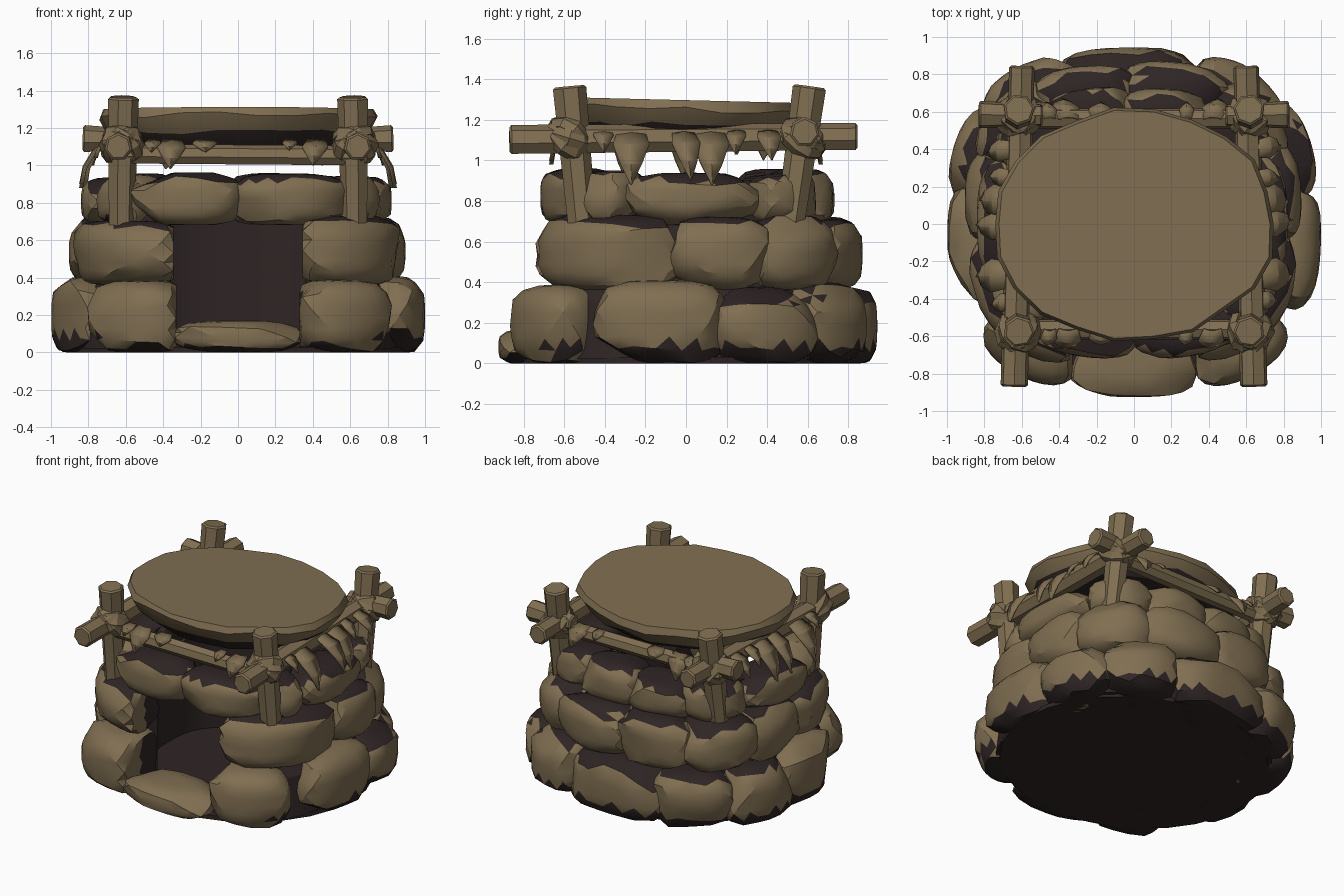
import bpy, bmesh, math, random
from mathutils import Vector

random.seed(7)
cube = bpy.data.objects.get("Cube")
if cube:
    bpy.data.objects.remove(cube, do_unlink=True)


def material(name, colour):
    m = bpy.data.materials.new(name)
    m.use_nodes = True
    m.diffuse_color = (*colour, 1)
    m.node_tree.nodes["Principled BSDF"].inputs["Base Color"].default_value = (*colour, 1)
    return m


TAN = material("sandy tan", (0.215, 0.157, 0.083))
DARK = material("dark umber", (0.028, 0.018, 0.018))


def finish(name, bm, angle=28):
    me = bpy.data.meshes.new(name)
    bm.to_mesh(me)
    bm.free()
    me.materials.append(TAN)
    me.materials.append(DARK)
    me.shade_smooth()
    me.set_sharp_from_angle(angle=math.radians(angle))
    ob = bpy.data.objects.new(name, me)
    bpy.context.collection.objects.link(ob)
    return ob


def on_ring(deg, rx, ry):
    """Point on a slightly squared oval."""
    c, s = math.cos(math.radians(deg)), math.sin(math.radians(deg))
    f = (abs(c) ** 2.7 + abs(s) ** 2.7) ** (-1 / 2.7)
    return rx * c * f, ry * s * f


def boulder(name, a0, a1, z0, z1, rx, ry, cy, depth, jamb=0):
    """Chiselled rounded block bent along the wall between two angles."""
    bm = bmesh.new()
    bmesh.ops.create_icosphere(bm, subdivisions=3, radius=1)
    for v in bm.verts:
        v.co /= sum(abs(c) ** 3.8 for c in v.co) ** (1 / 3.8)
    # random flat chips
    for _ in range(16):
        d = Vector([random.uniform(-1, 1) for _ in range(3)]).normalized()
        reach = max(v.co.dot(d) for v in bm.verts) * random.uniform(0.86, 0.95)
        for v in bm.verts:
            over = v.co.dot(d) - reach
            if over > 0:
                v.co -= d * over
    # restore full size, then bend into place
    size = [max(abs(v.co[i]) for v in bm.verts) for i in range(3)]
    local = {}
    for v in bm.verts:
        u, r, w = (v.co[i] / size[i] for i in range(3))
        local[v] = r
        d = depth * (1 - r) / 2
        x, y = on_ring((a0 + a1) / 2 + u * (a1 - a0) / 2, rx - d, ry - d)
        if jamb and y < 0 and abs(x) < jamb:
            x = math.copysign(jamb, x)
        v.co = (x, y + cy, max(0, (z0 + z1) / 2 + w * (z1 - z0) / 2))
    bmesh.ops.recalc_face_normals(bm, faces=bm.faces)
    for f in bm.faces:
        c = f.calc_center_median()
        inner = sum(local[v] for v in f.verts) / len(f.verts) < -0.3 and f.normal.z < 0.35
        base = z0 < 0 and c.z < 0.09 and (abs(c.x) > 0.74 or c.y > 0.4)
        f.material_index = int(inner or base or f.normal.z < -0.75)
    finish(name, bm)


# Three courses of stones: angle limits, heights, outer radii, y shift, depth, jamb
COURSES = [
    ("lower", [(-69, -38), (-30, 12), (10, 42), (40, 69), (66, 114),
               (111, 141), (139, 172), (168, 210), (218, 249)],
     -0.02, 0.4, 1.01, 0.92, 0.01, 0.42, 0.33),
    ("middle", [(-68, -6), (-7, 28), (25, 60), (56, 93), (90, 125),
                (122, 157), (153, 187), (186, 248)],
     0.36, 0.725, 0.91, 0.83, 0.03, 0.36, 0.345),
    ("upper", [(-90, -46), (-49, -27), (-26, 29), (32, 61), (59, 93),
               (91, 123), (121, 151), (153, 206), (207, 229), (226, 270)],
     0.68, 0.955, 0.84, 0.72, 0.01, 0.34, 0),
]
for label, spans, z0, z1, rx, ry, cy, depth, jamb in COURSES:
    for i, (a, b) in enumerate(spans):
        boulder(f"{label}_stone_{i + 1}", a - 2, b + 2,
                z0, z1 + random.uniform(-0.025, 0.01),
                rx - random.uniform(0, 0.02), ry + random.uniform(-0.01, 0.02),
                cy, depth, jamb)
boulder("door_sill", 247, 293, -0.01, 0.17, 0.95, 0.925, 0, 0.42)

# Dark core behind the stones, open at the doorway
PROFILE = [(0.56, 0.02), (0.87, 0.02), (0.84, 0.3), (0.76, 0.42),
           (0.74, 0.62), (0.68, 0.75), (0.66, 0.9), (0.56, 0.9)]
bm = bmesh.new()
rings = []
for i in range(33):
    deg = -54 + 288 * i / 32
    rings.append([bm.verts.new((*on_ring(deg, r, r - 0.09), z)) for r, z in PROFILE])
for p, q in zip(rings, rings[1:]):
    for j in range(len(PROFILE)):
        k = (j + 1) % len(PROFILE)
        bm.faces.new((p[j], q[j], q[k], p[k]))
bm.faces.new(rings[0])
bm.faces.new(rings[-1][::-1])
bmesh.ops.recalc_face_normals(bm, faces=bm.faces)
for f in bm.faces:
    f.material_index = 1
finish("wall_core", bm)


def disc(name, levels, sides, wobble, rule):
    """Stacked oval rings closed at both ends."""
    bm = bmesh.new()
    noise = [random.uniform(-wobble, wobble) for _ in range(sides)]
    rings = []
    for rx, ry, z, tilt in levels:
        ring = []
        for i in range(sides):
            a = math.tau * i / sides
            x, y = (rx + noise[i]) * math.cos(a), (ry + noise[i]) * math.sin(a)
            dz = random.uniform(-wobble, wobble) if 0 < len(rings) < len(levels) - 1 else 0
            ring.append(bm.verts.new((x, y, z + tilt * y + dz)))
        rings.append(ring)
    for p, q in zip(rings, rings[1:]):
        for i in range(sides):
            j = (i + 1) % sides
            bm.faces.new((p[i], p[j], q[j], q[i]))
    bm.faces.new(rings[0][::-1])
    bm.faces.new(rings[-1])
    bm.normal_update()
    for f in bm.faces:
        f.material_index = int(rule(f))
    finish(name, bm)


disc("floor", [(0.92, 0.83, 0, 0), (0.92, 0.83, 0.03, 0)], 28, 0, lambda f: True)
disc("roof_slab", [(0.62, 0.5, 1.1, 0), (0.71, 0.58, 1.175, -0.02),
                   (0.755, 0.625, 1.255, -0.025), (0.735, 0.61, 1.297, -0.025)],
     22, 0.018, lambda f: f.normal.z < -0.62)


def log(name, start, end, r0, r1, sides=7):
    """Rough pole with chamfered ends."""
    a, b = Vector(start), Vector(end)
    axis = b - a
    rot = axis.to_track_quat('Z', 'Y')
    bm = bmesh.new()
    bmesh.ops.create_cone(bm, cap_ends=True, segments=sides, radius1=r0,
                          radius2=r1, depth=axis.length)
    caps = [f for f in bm.faces if len(f.verts) == sides]
    bmesh.ops.inset_region(bm, faces=caps, thickness=0.012, depth=0.01)
    for v in bm.verts:
        v.co = rot @ v.co + (a + b) / 2
    finish(name, bm)


def lashing(name, centre, normal, major, minor):
    """Chunky rope loop."""
    rot = Vector(normal).to_track_quat('Z', 'Y')
    bm = bmesh.new()
    grid = []
    for i in range(10):
        a = math.tau * i / 10
        m = major * random.uniform(0.93, 1.07)
        ring = []
        for j in range(5):
            t = math.tau * j / 5
            r = m + minor * math.cos(t)
            p = Vector((r * math.cos(a), r * math.sin(a), minor * 1.5 * math.sin(t)))
            ring.append(bm.verts.new(rot @ p + Vector(centre)))
        grid.append(ring)
    for i in range(10):
        p, q = grid[i], grid[(i + 1) % 10]
        for j in range(5):
            k = (j + 1) % 5
            bm.faces.new((p[j], q[j], q[k], p[k]))
    finish(name, bm)


# Corner posts with rope lashings
for sx, side in ((1, "left"), (-1, "right")):
    for sy, end in ((-1, "front"), (1, "back")):
        foot = (sx * 0.625, sy * 0.51, 0.64)
        top = (sx * 0.615, sy * (0.575 if sy < 0 else 0.61), 1.355)
        log(f"{end}_{side}_post", foot, top, 0.07, 0.085)
        joint = (sx * 0.62, sy * 0.575, 1.11)
        for n, tilt in enumerate(((1, 1, 1.2), (-1, 1, 1.2), (0, 0.3, 1))):
            lashing(f"{end}_{side}_lashing_{n + 1}", joint, tilt, 0.1, 0.028)
    log(f"{side}_beam", (sx * 0.64, -0.86, 1.1), (sx * 0.6, 0.835, 1.115), 0.075, 0.07)
    log(f"back_{side}_stub", (sx * 0.5, 0.58, 1.13), (sx * 0.82, 0.585, 1.14), 0.06, 0.075)
log("front_beam", (-0.66, -0.565, 1.06), (0.66, -0.565, 1.05), 0.055, 0.055)
log("back_beam", (-0.66, 0.565, 1.08), (0.66, 0.565, 1.08), 0.055, 0.055)


def leaf(name, base, out, width, reach, drop):
    """Folded pointed leaf that arches over a beam and hangs down."""
    out = Vector(out)
    side = Vector((-out.y, out.x, 0))
    lean = random.uniform(-0.35, 0.35) * width
    bm = bmesh.new()
    rows = []
    for t, w in ((0, 0.7), (0.45, 1), (0.75, 0.6), (1, 0.04)):
        mid = Vector(base) + out * reach * math.sin(t * 1.5) + side * lean * t
        mid.z -= drop * t ** 1.6
        rows.append([bm.verts.new(mid + side * width * w * s / 2 - out * abs(s) * 0.012)
                     for s in (-1, 0, 1)])
    for p, q in zip(rows, rows[1:]):
        for j in range(2):
            bm.faces.new((p[j], q[j], q[j + 1], p[j + 1]))
    bmesh.ops.recalc_face_normals(bm, faces=bm.faces)
    ob = finish(name, bm, 15)
    thick = ob.modifiers.new("thickness", 'SOLIDIFY')
    thick.thickness = 0.01


# Leaves draped over the beams: position, width, reach and drop
SIDE_LEAVES = [(-0.41, 0.1, 0.12, 0.12), (-0.27, 0.18, 0.2, 0.28), (-0.02, 0.14, 0.2, 0.26),
               (0.12, 0.18, 0.18, 0.28), (0.25, 0.1, 0.13, 0.13), (0.4, 0.12, 0.14, 0.16)]
END_LEAVES = [(-0.45, 0.09, 0.08, 0.07), (-0.35, 0.15, 0.1, 0.16), (-0.18, 0.13, 0.08, 0.07),
              (0.28, 0.08, 0.08, 0.06), (0.42, 0.14, 0.1, 0.14)]
for s, side in ((1, "left"), (-1, "right")):
    for i, (y, width, reach, drop) in enumerate(SIDE_LEAVES):
        leaf(f"{side}_leaf_{i + 1}", (s * 0.65, y, 1.16), (s, 0, 0), width, reach, drop)
for s, end in ((-1, "front"), (1, "back")):
    for i, (x, width, reach, drop) in enumerate(END_LEAVES):
        leaf(f"{end}_leaf_{i + 1}", (x, s * 0.575, 1.14), (0, s, 0), width, reach, drop)
